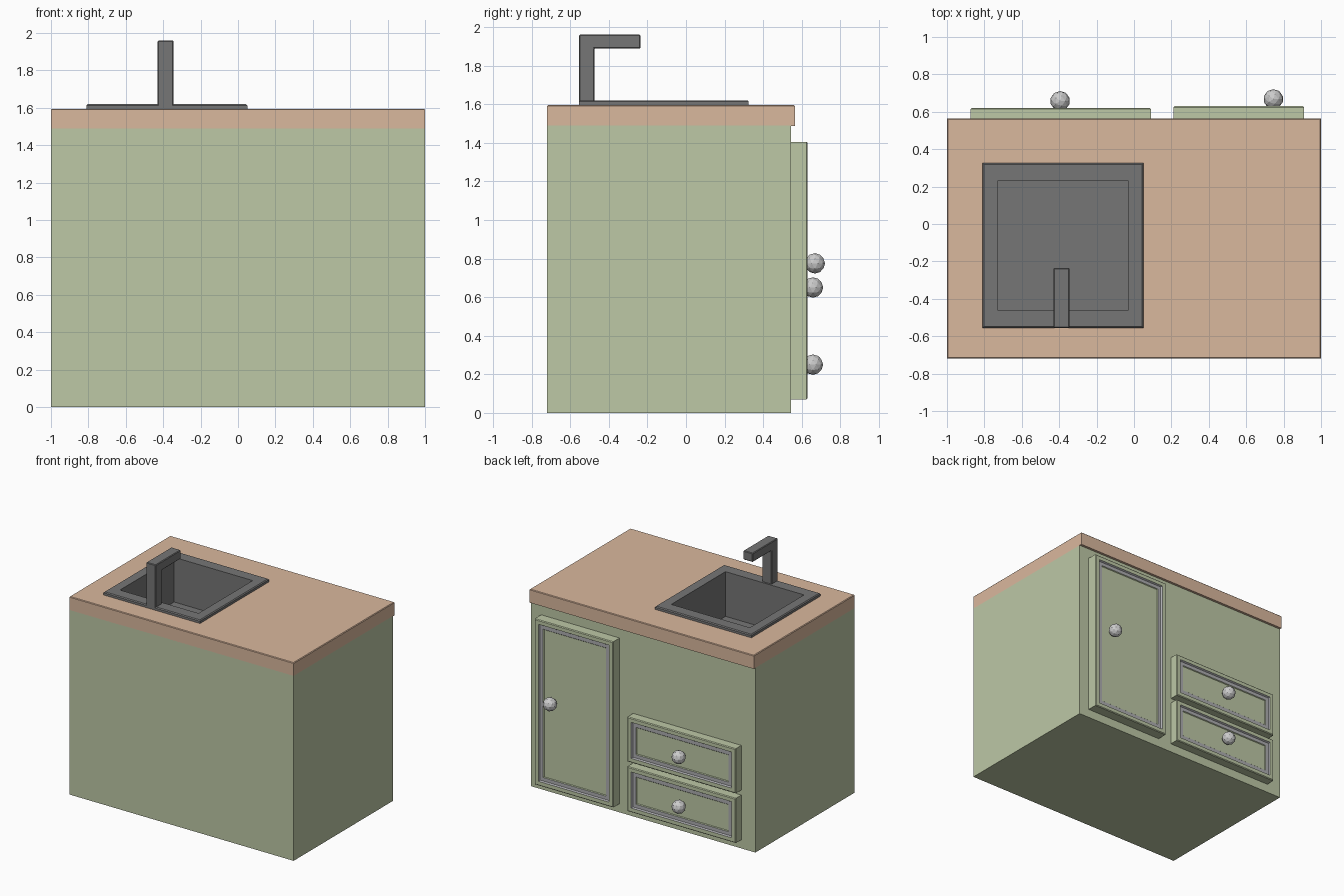
import bpy, bmesh

if "Cube" in bpy.data.objects:
    bpy.data.objects.remove(bpy.data.objects["Cube"])


def material(name, rgb):
    m = bpy.data.materials.new(name)
    m.diffuse_color = (*rgb, 1)
    m.use_nodes = True
    m.node_tree.nodes["Principled BSDF"].inputs["Base Color"].default_value = m.diffuse_color
    return m


GREEN = material("green_paint", (0.51, 0.58, 0.38))
TAN = material("tan_wood", (0.70, 0.48, 0.34))
STEEL = material("dark_steel", (0.18, 0.18, 0.18))
TRIM = material("grey_trim", (0.42, 0.42, 0.44))


def finish(bm, name, mats):
    bmesh.ops.recalc_face_normals(bm, faces=bm.faces)
    me = bpy.data.meshes.new(name)
    bm.to_mesh(me)
    bm.free()
    ob = bpy.data.objects.new(name, me)
    bpy.context.collection.objects.link(ob)
    for m in mats:
        me.materials.append(m)
    return ob


def loft(name, u, v, profile, place, mats, trim=()):
    """Skin nested rectangles; profile = (inset_u, inset_v, height) rows."""
    bm = bmesh.new()
    rings = []
    for iu, iv, h in profile:
        a, b, c, d = u[0] + iu, u[1] - iu, v[0] + iv, v[1] - iv
        rings.append([bm.verts.new(place(p, q, h))
                      for p, q in ((a, c), (b, c), (b, d), (a, d))])
    for i, (r, s) in enumerate(zip(rings, rings[1:])):
        for k in range(4):
            n = (k + 1) % 4
            f = bm.faces.new((r[k], r[n], s[n], s[k]))
            f.material_index = 1 if i in trim else 0
    bm.faces.new(rings[0])
    bm.faces.new(rings[-1])
    return finish(bm, name, mats)


def flat(p, q, h):
    return (p, q, h)


def upright(p, q, h):
    return (p, h, q)


# Cabinet body, open at the top under the counter
body = loft("cabinet_body", (-1, 1), (-0.72, 0.545),
            [(0, 0, 0), (0, 0, 1.49)], flat, [GREEN])
bm = bmesh.new()
bm.from_mesh(body.data)
top = [f for f in bm.faces if f.calc_center_median().z > 1.4]
bmesh.ops.delete(bm, geom=top, context='FACES_ONLY')
bm.to_mesh(body.data)
bm.free()

# Countertop with a cut-out for the sink
counter = loft("countertop", (-1, 1), (-0.72, 0.565),
               [(0, 0, 1.487), (0, 0, 1.59), (0.005, 0.005, 1.595)], flat, [TAN])
cutter = loft("sink_cutter", (-0.745, -0.015), (-0.475, 0.245),
              [(0, 0, 1.3), (0, 0, 1.8)], flat, [TAN])
cutter.hide_render = True
cutter.hide_viewport = True
cut = counter.modifiers.new("sink_hole", 'BOOLEAN')
cut.operation = 'DIFFERENCE'
cut.solver = 'EXACT'
cut.object = cutter

# Sink: rim and square basin
loft("sink", (-0.81, 0.05), (-0.555, 0.325),
     [(0.07, 0.085, 1.24), (0.07, 0.085, 1.593), (0, 0, 1.593), (0, 0, 1.613),
      (0.007, 0.007, 1.62), (0.08, 0.095, 1.62), (0.08, 0.095, 1.26)],
     flat, [STEEL])

# Faucet: L-shaped side profile extruded across x
bm = bmesh.new()
pts = [(-0.555, 1.60), (-0.475, 1.60), (-0.475, 1.888), (-0.235, 1.888),
       (-0.235, 1.96), (-0.555, 1.96)]
face = bm.faces.new([bm.verts.new((-0.43, y, z)) for y, z in pts])
ext = bmesh.ops.extrude_face_region(bm, geom=[face])
bmesh.ops.translate(bm, vec=(0.085, 0, 0),
                    verts=[g for g in ext["geom"] if isinstance(g, bmesh.types.BMVert)])
faucet = finish(bm, "faucet", [STEEL])
bev = faucet.modifiers.new("soft_edges", 'BEVEL')
bev.width = 0.005
bev.segments = 1


# Door and drawer fronts: framed panels with a grey inset trim and round knob
def front(name, x, z, y, knob):
    loft(name, x, z,
         [(0, 0, 0.54), (0, 0, y - 0.006), (0.006, 0.006, y), (0.035, 0.035, y),
          (0.042, 0.042, y - 0.012), (0.07, 0.07, y - 0.012), (0.075, 0.075, y - 0.018)],
         upright, [GREEN, TRIM], trim=(3, 4))
    b = bmesh.new()
    bmesh.ops.create_icosphere(b, subdivisions=2, radius=0.053)
    bmesh.ops.translate(b, verts=b.verts, vec=knob)
    finish(b, name + "_knob", [])


front("door", (0.21, 0.91), (0.07, 1.405), 0.63, (0.745, 0.668, 0.775))
for label, zc in (("lower", 0.25), ("upper", 0.65)):
    front(label + "_drawer", (-0.875, 0.09), (zc - 0.18, zc + 0.18), 0.62,
          (-0.395, 0.658, zc))
